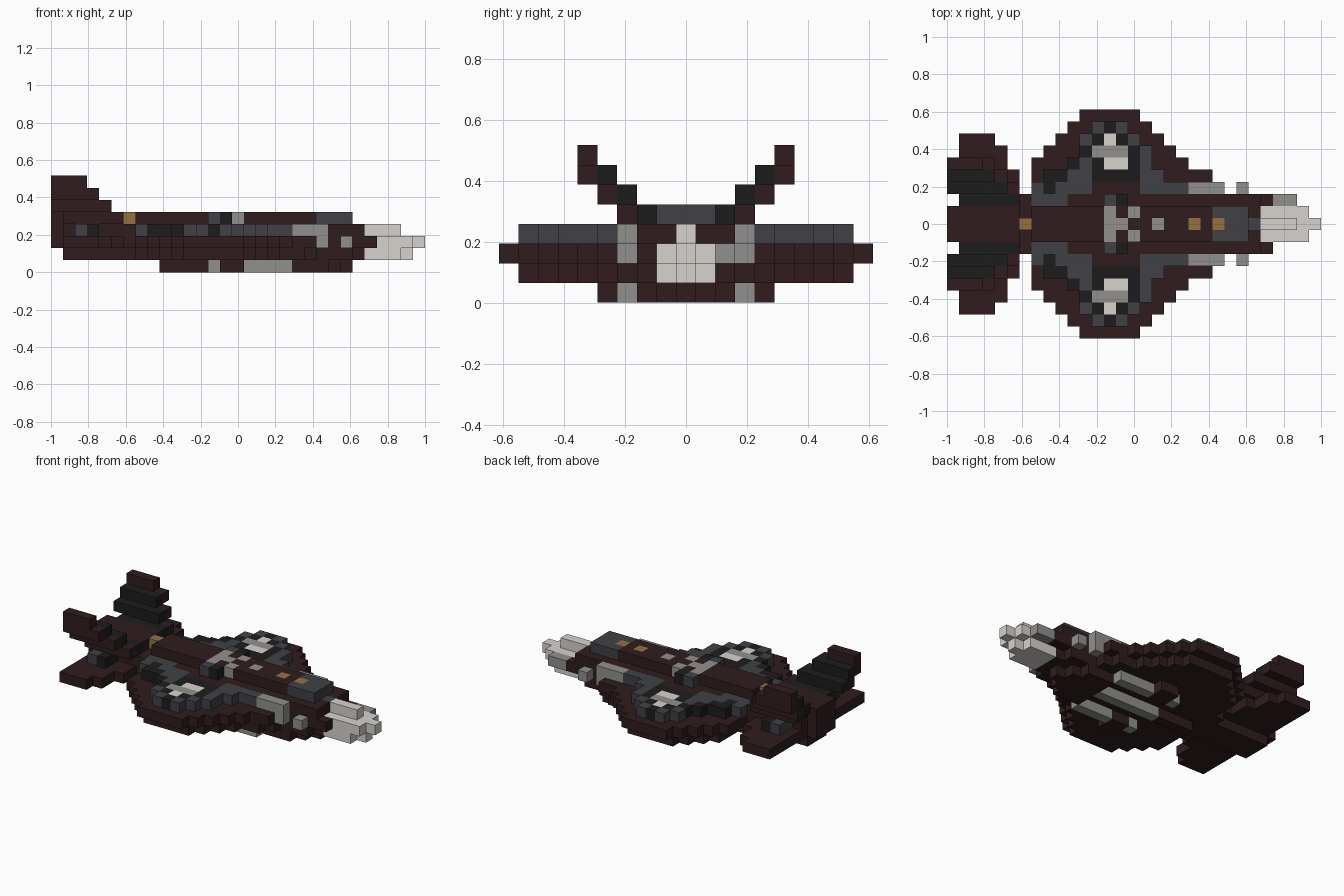
import bpy
import bmesh
from mathutils import Vector

if "Cube" in bpy.data.objects:
    bpy.data.objects.remove(bpy.data.objects["Cube"], do_unlink=True)

UNIT = 2 / 31          # edge of one block
COLOURS = {
    "D": ("dark_maroon", (0.029, 0.012, 0.013)),
    "S": ("slate", (0.052, 0.053, 0.062)),
    "B": ("near_black", (0.012, 0.012, 0.012)),
    "G": ("mid_grey", (0.285, 0.28, 0.27)),
    "L": ("pale_grey", (0.68, 0.65, 0.61)),
    "O": ("brass", (0.29, 0.165, 0.055)),
}
KEYS = list(COLOURS)
materials = []
for name, rgb in COLOURS.values():
    m = bpy.data.materials.new(name)
    m.use_nodes = True
    m.diffuse_color = (*rgb, 1)
    bsdf = m.node_tree.nodes["Principled BSDF"]
    bsdf.inputs["Base Color"].default_value = (*rgb, 1)
    bsdf.inputs["Roughness"].default_value = 0.8
    materials.append(m)

cells = {}             # block position -> (part, colour key)


def fill(part, colour, xs, ys, zs, mirror=True):
    """Fill inclusive ranges of blocks, mirrored across the centre line."""
    for i in range(xs[0], xs[1] + 1):
        for j in range(ys[0], ys[1] + 1):
            for k in range(zs[0], zs[1] + 1):
                cells[i, j, k] = (part, colour)
                if mirror:
                    cells[i, -j, k] = (part, colour)


# Wings: wide middle layer over a slightly smaller lower layer
OUTLINE = {3: (7, 22), 4: (7, 21), 5: (7, 19), 6: (8, 18),
           7: (9, 17), 8: (10, 16), 9: (11, 15)}
for j, (a, b) in OUTLINE.items():
    fill("wings", "D", (a, b), (j, j), (2, 2))
    if j < 9:
        fill("wings", "D", (a + 1, b - 1), (j, j), (1, 1))

# Armour plating on the wings, one row per step outwards
PLATING = ["SBSSSDDDDSSSSGGG", ".BBSSBBBBSS", "...BSBLLBS",
           "....BGGGBS", "....SBLBS", ".....SBS"]
for j, row in enumerate(PLATING, 3):
    for i, c in enumerate(row, 7):
        if c != ".":
            fill("wing_plating", c, (i, i), (j, j), (3, 3))

# Fuselage
fill("fuselage", "D", (1, 25), (0, 1), (1, 1))
fill("fuselage", "D", (7, 24), (2, 2), (1, 1))
fill("fuselage", "D", (0, 25), (0, 1), (2, 3))
fill("fuselage", "D", (1, 26), (2, 2), (2, 2))
fill("fuselage", "D", (1, 25), (2, 2), (3, 3))
fill("fuselage", "S", (7, 9), (2, 2), (3, 3))
fill("fuselage", "S", (25, 25), (0, 0), (3, 3))

# Spine with its fittings
fill("spine", "D", (0, 5), (0, 1), (4, 4))
fill("spine", "D", (7, 21), (0, 1), (4, 4))
fill("spine", "S", (22, 24), (0, 1), (4, 4))
fill("spine", "G", (13, 13), (0, 1), (4, 4))
fill("spine", "S", (13, 13), (2, 2), (4, 4))
fill("spine", "B", (14, 14), (2, 2), (4, 4))
fill("spine", "G", (15, 15), (1, 1), (4, 4))
for i in (14, 17):
    fill("spine", "G", (i, i), (0, 0), (4, 4))
for i in (6, 20, 22):
    fill("spine", "O", (i, i), (0, 0), (4, 4))

# Cheek details beside the nose
for i in (22, 24):
    fill("cheek_vents", "G", (i, i), (3, 3), (2, 2))
fill("cheek_vents", "G", (27, 28), (2, 2), (2, 2), mirror=False)

# Nose, stepping in towards the tip
fill("nose", "L", (26, 28), (0, 1), (1, 1))
fill("nose", "L", (29, 29), (0, 0), (1, 1))
fill("nose", "L", (26, 29), (0, 1), (2, 2))
fill("nose", "L", (30, 30), (0, 0), (2, 2))
fill("nose", "L", (26, 28), (0, 0), (3, 3))

# Horizontal tail and the pods standing on it
for j, (a, b) in {3: (1, 5), 4: (1, 5), 5: (1, 4), 6: (1, 4), 7: (1, 3)}.items():
    fill("tailplane", "D", (a, b), (j, j), (2, 2))
fill("tail_pods", "S", (2, 2), (3, 4), (3, 3))
fill("tail_pods", "B", (3, 3), (3, 4), (3, 3))

# Slanted tail fins, dark outside and black inside
for k in range(4, 8):
    span = (1 if k == 4 else 0, 9 - k)
    if k < 7:
        fill("tail_fins", "B", span, (k - 2, k - 2), (k, k))
    outer = min(k - 1, 5)
    fill("tail_fins", "D", span, (outer, outer), (k, k))

# Belly: keel with a stepped front, grey centre strip and side rails
fill("keel", "D", (9, 24), (0, 0), (0, 0))
fill("keel", "G", (13, 19), (0, 0), (0, 0))
fill("keel", "D", (20, 23), (1, 1), (0, 0))
fill("keel", "D", (20, 22), (2, 2), (0, 0))
fill("belly_rails", "G", (13, 19), (3, 3), (0, 0))
fill("belly_rails", "D", (14, 15), (3, 4), (0, 0))

# Outward faces of each block, as corner offsets
FACES = []
for axis in range(3):
    for side in (-1, 1):
        n, u = Vector((0, 0, 0)), Vector((0, 0, 0))
        n[axis], u[(axis + 1) % 3] = side, 1
        v = n.cross(u)
        FACES.append((n, [(n + u * a + v * b) / 2
                          for a, b in ((-1, -1), (1, -1), (1, 1), (-1, 1))]))

# One mesh per part, keeping only faces open to the air
for part in sorted({p for p, c in cells.values()}):
    bm = bmesh.new()
    for pos, (owner, colour) in cells.items():
        if owner != part:
            continue
        centre = Vector((pos[0] - 15, pos[1], pos[2] + 0.5))
        for n, corners in FACES:
            if tuple(int(p + d) for p, d in zip(pos, n)) in cells:
                continue
            face = bm.faces.new([bm.verts.new((centre + c) * UNIT) for c in corners])
            face.material_index = KEYS.index(colour)
    bmesh.ops.remove_doubles(bm, verts=bm.verts, dist=UNIT / 100)
    mesh = bpy.data.meshes.new(part)
    for m in materials:
        mesh.materials.append(m)
    bm.to_mesh(mesh)
    bm.free()
    bpy.context.collection.objects.link(bpy.data.objects.new(part, mesh))
